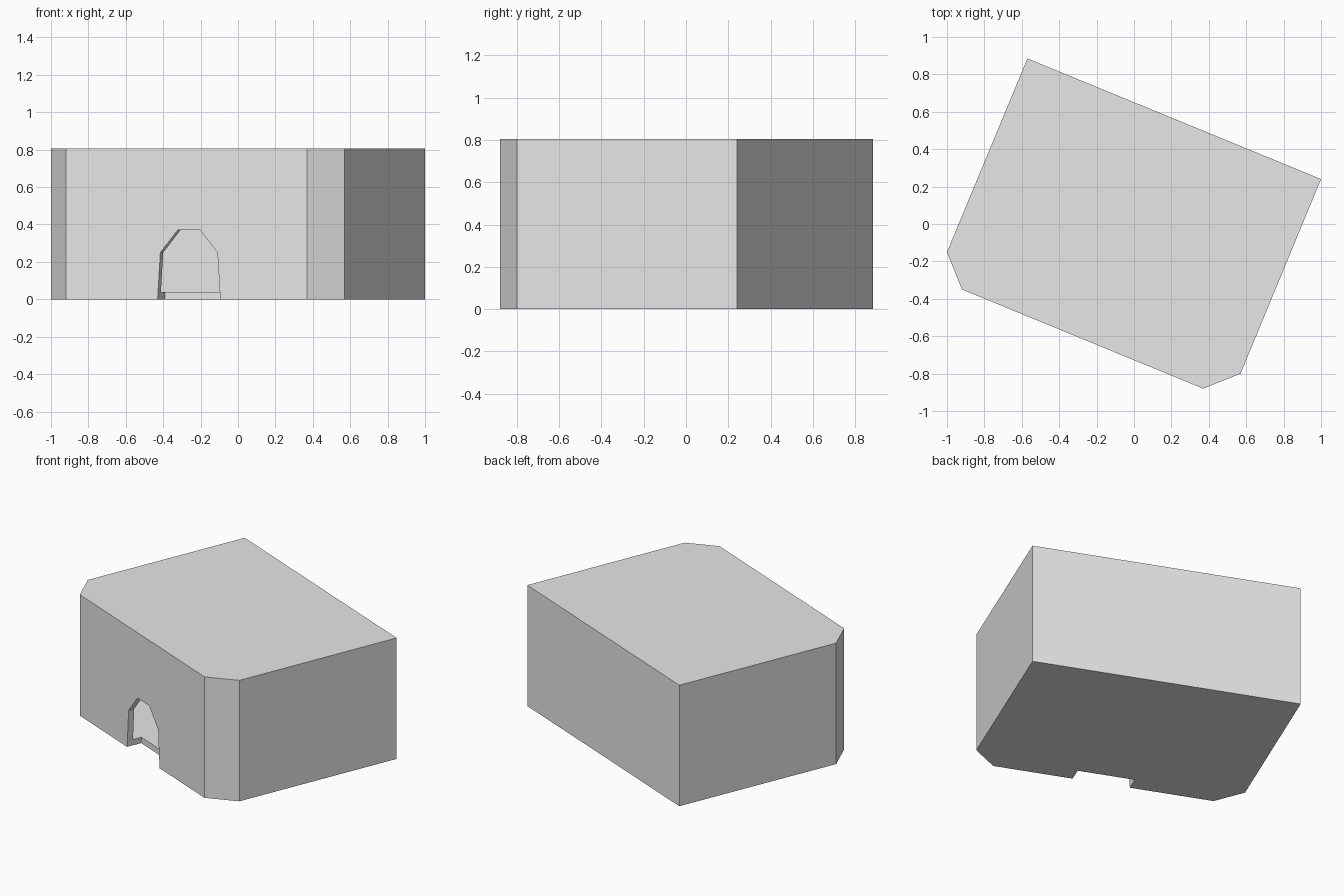
import bpy
import bmesh
from mathutils import Vector
from mathutils.geometry import intersect_line_line

default = bpy.data.objects.get("Cube")
if default:
    bpy.data.objects.remove(default, do_unlink=True)

HEIGHT, WALL, NOTCH = 0.805, 0.04, 0.1

grey = bpy.data.materials.new("light_grey")
grey.use_nodes = True
grey.diffuse_color = (0.8, 0.8, 0.8, 1)
grey.node_tree.nodes["Principled BSDF"].inputs["Base Color"].default_value = (0.8, 0.8, 0.8, 1)


def prism(name, points, sweep):
    """Closed solid made by sweeping a flat outline along a vector."""
    bm = bmesh.new()
    face = bm.faces.new([bm.verts.new(p) for p in points])
    moved = bmesh.ops.extrude_face_region(bm, geom=[face], use_keep_orig=True)
    bmesh.ops.translate(bm, vec=sweep,
                        verts=[g for g in moved["geom"] if isinstance(g, bmesh.types.BMVert)])
    bmesh.ops.recalc_face_normals(bm, faces=bm.faces)
    mesh = bpy.data.meshes.new(name)
    bm.to_mesh(mesh)
    bm.free()
    mesh.materials.append(grey)
    obj = bpy.data.objects.new(name, mesh)
    bpy.context.collection.objects.link(obj)
    return obj


def inset(points, amount):
    """Move every side of a counter-clockwise outline inward."""
    sides = []
    for i, a in enumerate(points):
        b = points[(i + 1) % len(points)]
        inward = Vector((0, 0, 1)).cross(b - a).normalized() * amount
        sides.append((a + inward, b + inward))
    return [intersect_line_line(*sides[i - 1], *sides[i])[0] for i in range(len(sides))]


def cut(target, cutter):
    cutter.hide_render = True
    mod = target.modifiers.new("cut", "BOOLEAN")
    mod.operation, mod.solver, mod.object = "DIFFERENCE", "EXACT", cutter


# Box with two clipped front corners
outline = [Vector((x, y, 0)) for x, y in (
    (-1, -0.15), (-0.92, -0.35), (0.37, -0.88),
    (0.57, -0.8), (1, 0.24), (-0.57, 0.885))]
shell = prism("house_shell", outline, Vector((0, 0, HEIGHT)))

# Hollow room inside
room_outline = [p + Vector((0, 0, WALL)) for p in inset(outline, WALL)]
room = prism("room_cutter", room_outline, Vector((0, 0, HEIGHT - 2 * WALL)))

# Arched doorway through the front wall, biting into the floor slab
start, end = outline[1], outline[2]
along = (end - start).normalized()
inward = Vector((0, 0, 1)).cross(along)
centre = start + along * ((-0.2625 - start.x) / along.x)
half_arch = [(0.181, -0.05), (0.181, 0), (0.165, 0.25), (0.065, 0.37)]
arch = half_arch + [(-s, z) for s, z in reversed(half_arch)]
door_outline = [centre + along * s + Vector((0, 0, z)) - inward * WALL for s, z in arch]
door = prism("door_cutter", door_outline, inward * (WALL + NOTCH))

cut(shell, room)
cut(shell, door)

# Bake the cuts and remove the cutters
graph = bpy.context.evaluated_depsgraph_get()
baked = bpy.data.meshes.new_from_object(shell.evaluated_get(graph))
shell.modifiers.clear()
shell.data = baked
for cutter in (room, door):
    bpy.data.objects.remove(cutter, do_unlink=True)
